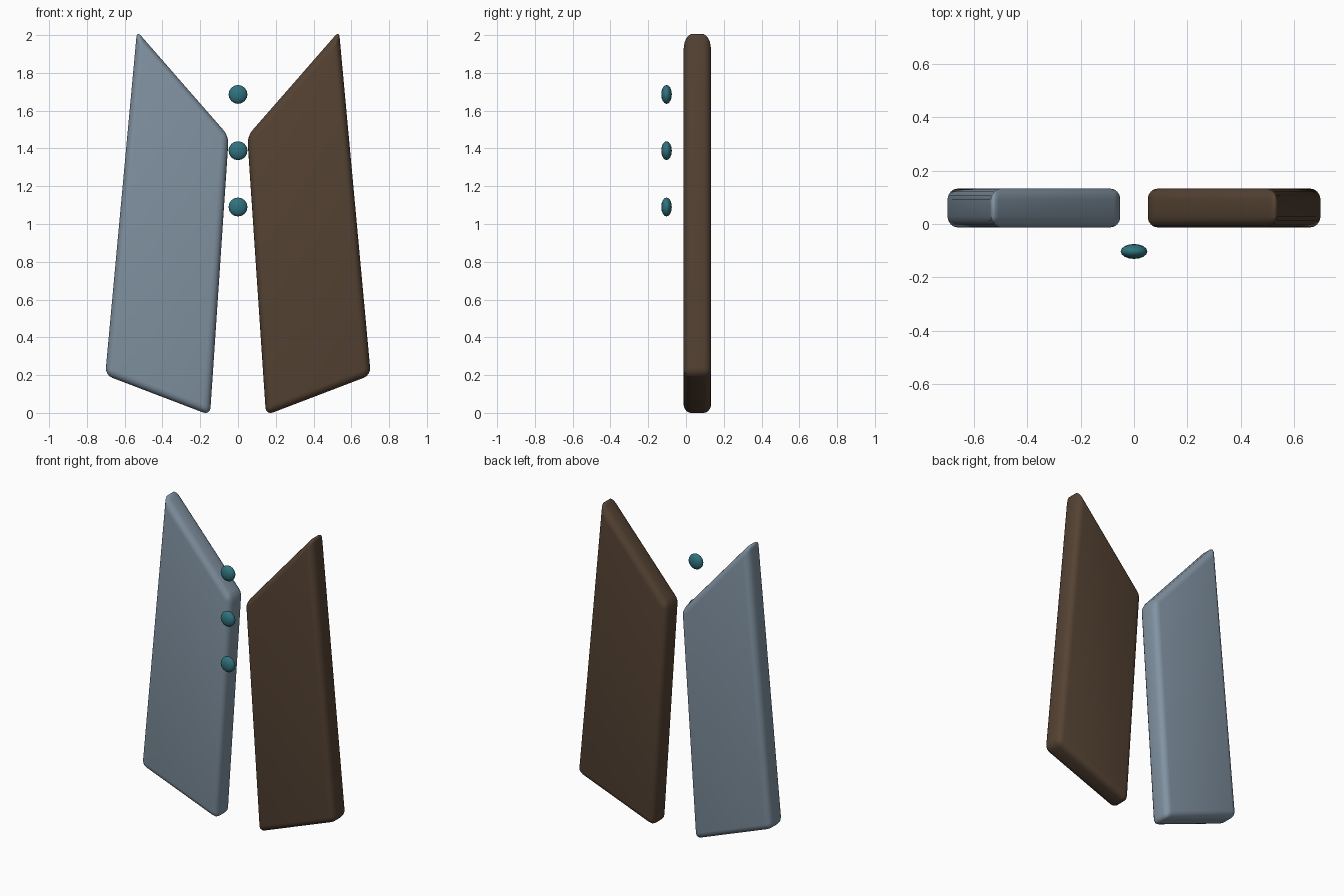
import bpy, bmesh

if "Cube" in bpy.data.objects:
    bpy.data.objects.remove(bpy.data.objects["Cube"])

def material(name, rgb):
    m = bpy.data.materials.new(name)
    m.diffuse_color = (*rgb, 1)
    m.use_nodes = True
    m.node_tree.nodes["Principled BSDF"].inputs["Base Color"].default_value = m.diffuse_color
    return m

slate = material("slate", (0.22, 0.29, 0.36))
brown = material("brown", (0.09, 0.055, 0.033))
teal = material("teal", (0.03, 0.17, 0.21))

# Slanted four-sided panel outline (x, z), and its front and back depth
OUTLINE = [(0.148, -0.012), (0.703, 0.200), (0.535, 2.021), (0.049, 1.465)]
FRONT, BACK = -0.013, 0.133

def panel(name, side, mat):
    bm = bmesh.new()
    face = bm.faces.new([bm.verts.new((side * x, FRONT, z)) for x, z in OUTLINE])
    ext = bmesh.ops.extrude_face_region(bm, geom=[face])
    for v in ext["geom"]:
        if isinstance(v, bmesh.types.BMVert):
            v.co.y = BACK
    bmesh.ops.recalc_face_normals(bm, faces=bm.faces)
    me = bpy.data.meshes.new(name)
    bm.to_mesh(me)
    bm.free()
    me.materials.append(mat)
    ob = bpy.data.objects.new(name, me)
    bpy.context.collection.objects.link(ob)
    # Soft rounded edges
    bev = ob.modifiers.new("rounding", "BEVEL")
    bev.width = 0.04
    bev.segments = 4
    bev.limit_method = 'NONE'
    for p in me.polygons:
        p.use_smooth = True

panel("left_panel", -1, slate)
panel("right_panel", 1, brown)

# Column of flattened buttons down the front opening
for i in range(3):
    bpy.ops.mesh.primitive_uv_sphere_add(segments=16, ring_count=8, radius=1,
                                         location=(0, -0.103, 1.09 + 0.298 * i))
    ob = bpy.context.object
    ob.name = f"button_{i + 1}"
    ob.scale = (0.05, 0.028, 0.05)
    ob.data.materials.append(teal)
    bpy.ops.object.shade_smooth_by_angle()
